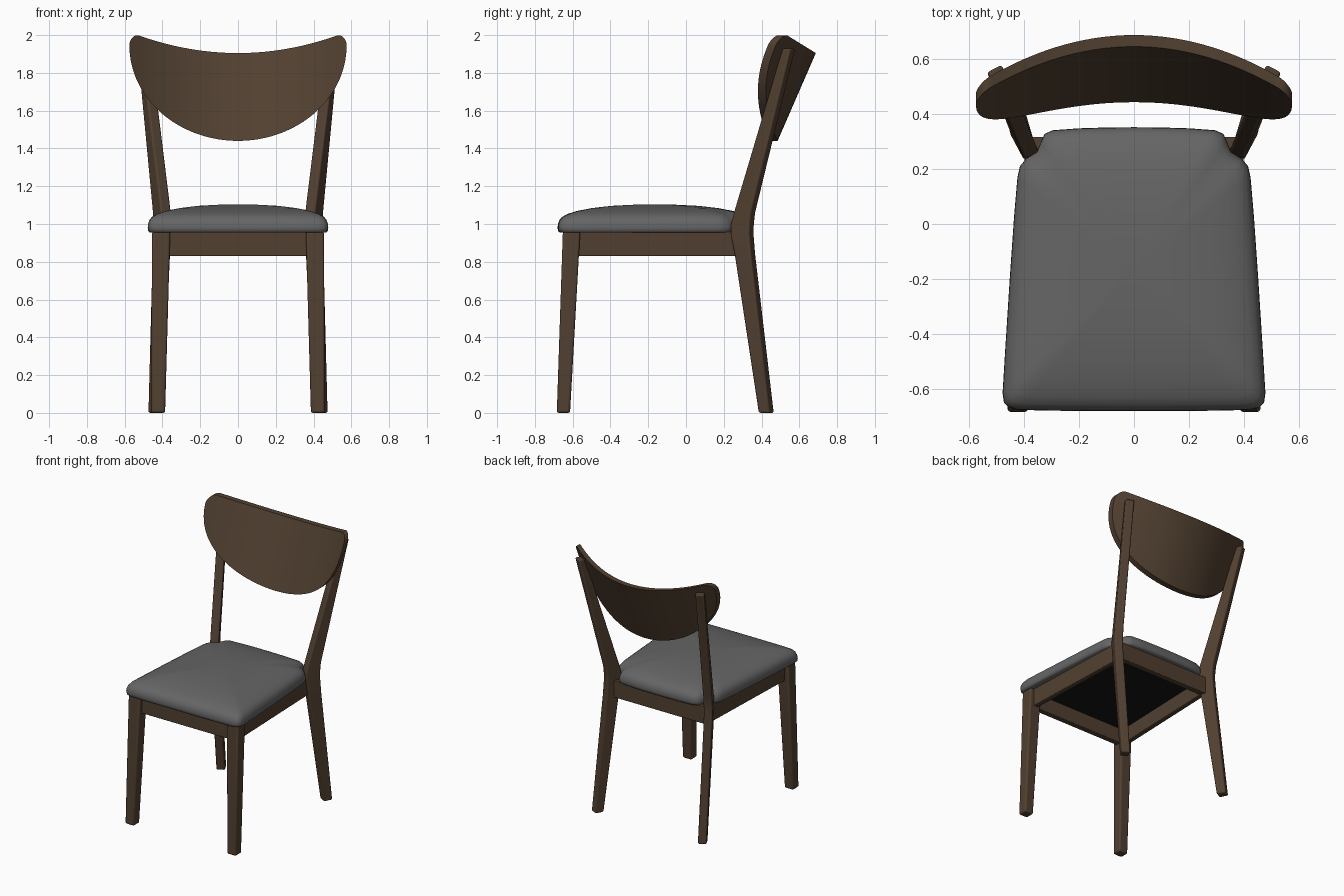
import bpy, bmesh, math
from mathutils import Vector

if "Cube" in bpy.data.objects:
    bpy.data.objects.remove(bpy.data.objects["Cube"])


def material(name, rgb):
    m = bpy.data.materials.new(name)
    m.diffuse_color = (*rgb, 1)
    m.use_nodes = True
    m.node_tree.nodes["Principled BSDF"].inputs["Base Color"].default_value = m.diffuse_color
    return m


WOOD = material("dark_wood", (0.082, 0.051, 0.030))
FABRIC = material("grey_fabric", (0.130, 0.130, 0.130))
LINING = material("black_lining", (0.008, 0.008, 0.008))


def finish(name, bm, mat, bevel=0.0, angle=35):
    """Turn a bmesh into a smooth-shaded, optionally bevelled object."""
    bmesh.ops.recalc_face_normals(bm, faces=bm.faces)
    me = bpy.data.meshes.new(name)
    bm.to_mesh(me)
    bm.free()
    me.materials.append(mat)
    ob = bpy.data.objects.new(name, me)
    bpy.context.collection.objects.link(ob)
    bpy.context.view_layer.objects.active = ob
    ob.select_set(True)
    bpy.ops.object.shade_smooth_by_angle(angle=math.radians(angle))
    ob.select_set(False)
    if bevel:
        b = ob.modifiers.new("round_edges", "BEVEL")
        b.width, b.segments = bevel, 3
        b.limit_method, b.angle_limit = "ANGLE", math.radians(40)
    return ob


def loft(name, rings, mat, bevel=0.0, angle=35):
    """Skin closed rings of equal length and cap both ends."""
    bm = bmesh.new()
    vs = [[bm.verts.new(p) for p in r] for r in rings]
    n = len(vs[0])
    for a, b in zip(vs, vs[1:]):
        for i in range(n):
            j = (i + 1) % n
            bm.faces.new((a[i], a[j], b[j], b[i]))
    bm.faces.new(vs[0])
    bm.faces.new(vs[-1])
    return finish(name, bm, mat, bevel, angle)


def section(x, y, z, w, d, turn, side):
    """Horizontal rectangle, turned about z, mirrored by side."""
    u = Vector((math.cos(turn), -math.sin(turn), 0)) * w / 2
    v = Vector((math.sin(turn), math.cos(turn), 0)) * d / 2
    c = Vector((x, y, z))
    pts = [c - u - v, c + u - v, c + u + v, c - u + v]
    return [(p.x * side, p.y, p.z) for p in pts]


# Legs and side rails, mirrored left and right
back_path = [(0.436, 0.425, 0.0, 0.065), (0.406, 0.312, 0.84, 0.098),
             (0.400, 0.297, 0.95, 0.112), (0.399, 0.299, 1.00, 0.112),
             (0.403, 0.310, 1.06, 0.102), (0.498, 0.545, 1.93, 0.050)]
for side, tag in ((-1, "left"), (1, "right")):
    loft("front_leg_" + tag,
         [section(0.423, -0.649, 0.0, 0.074, 0.070, 0, side),
          section(0.407, -0.606, 0.96, 0.096, 0.092, 0, side)], WOOD, 0.012)
    loft("back_leg_" + tag,
         [section(x, y, z, 0.060, d, math.radians(28), side)
          for x, y, z, d in back_path], WOOD, 0.010)
    rail = []
    for y, x in ((-0.60, 0.405), (0.29, 0.375)):
        rail.append([(side * (x + dx), y, z) for dx, z in
                     ((-0.022, 0.83), (0.018, 0.83), (0.022, 0.958), (-0.022, 0.958))])
    loft("side_rail_" + tag, rail, WOOD, 0.005)

# Front and back rails
for name, y, half in (("front_rail", -0.60, 0.40), ("back_rail", 0.295, 0.39)):
    loft(name, [[(x, y + dy, z) for dy, z in
                 ((-0.022, 0.83), (0.022, 0.83), (0.022, 0.958), (-0.022, 0.958))]
                for x in (-half, half)], WOOD, 0.005)

# Black lining under the seat
loft("seat_lining", [[(-0.395, -0.59, z), (0.395, -0.59, z),
                      (0.365, 0.29, z), (-0.365, 0.29, z)]
                     for z in (0.940, 0.949)], LINING)

# Seat cushion: half outline with leg notches, domed by shrinking rings
half = [(0.0, -0.68), (0.15, -0.68), (0.30, -0.679), (0.42, -0.676),
        (0.455, -0.668), (0.473, -0.650), (0.478, -0.615), (0.468, -0.45),
        (0.452, -0.20), (0.436, 0.03), (0.424, 0.17), (0.415, 0.21),
        (0.392, 0.238), (0.352, 0.265), (0.338, 0.30), (0.325, 0.328),
        (0.295, 0.341), (0.20, 0.348), (0.10, 0.351), (0.0, 0.352)]
outline = half + [(-x, y) for x, y in half[-2:0:-1]]
cy = -0.165
dome = [(0.975, 0.955), (0.994, 0.962), (1.0, 0.98), (0.996, 1.00), (0.982, 1.02),
        (0.955, 1.037), (0.90, 1.053), (0.80, 1.069), (0.65, 1.084),
        (0.45, 1.096), (0.22, 1.102), (0.04, 1.104)]
loft("seat_cushion", [[(x * s, cy + (y - cy) * s, z) for x, y in outline]
                      for s, z in dome], FABRIC, angle=60)

# Curved backrest: crescent outline on a leaning, bowed sheet
W, THICK, COLS, ROWS = 0.575, 0.042, 48, 10


def top_edge(x):
    a = abs(x)
    if a < 0.53:
        return 1.905 + 0.095 * (a / 0.53) ** 2
    return 1.945 + 0.055 * math.sqrt(max(0, 1 - ((a - 0.53) / (W - 0.53)) ** 2))


def bottom_edge(x):
    return 1.945 - 0.505 * math.sqrt(max(0, 1 - (x / W) ** 2))


bm = bmesh.new()
sheets = []
for off in (-THICK / 2, THICK / 2):
    grid = []
    for i in range(COLS + 1):
        x = W * math.sin(math.pi * (i / COLS - 0.5) * 0.985)
        lo, hi = bottom_edge(x), top_edge(x)
        col = []
        for j in range(ROWS + 1):
            z = lo + (hi - lo) * j / ROWS
            y = 0.464 + 0.435 * (z - 1.44) - 0.21 * (x / 0.55) ** 2 + off
            col.append(bm.verts.new((x, y, z)))
        grid.append(col)
    for a, b in zip(grid, grid[1:]):
        for j in range(ROWS):
            bm.faces.new((a[j], b[j], b[j + 1], a[j + 1]))
    sheets.append(grid)


def rim(grid):
    return ([c[0] for c in grid] + grid[-1][1:] +
            [c[-1] for c in grid[-2::-1]] + grid[0][-2:0:-1])


f, b = rim(sheets[0]), rim(sheets[1])
for i in range(len(f)):
    j = (i + 1) % len(f)
    bm.faces.new((f[i], f[j], b[j], b[i]))
finish("backrest", bm, WOOD, 0.012)
